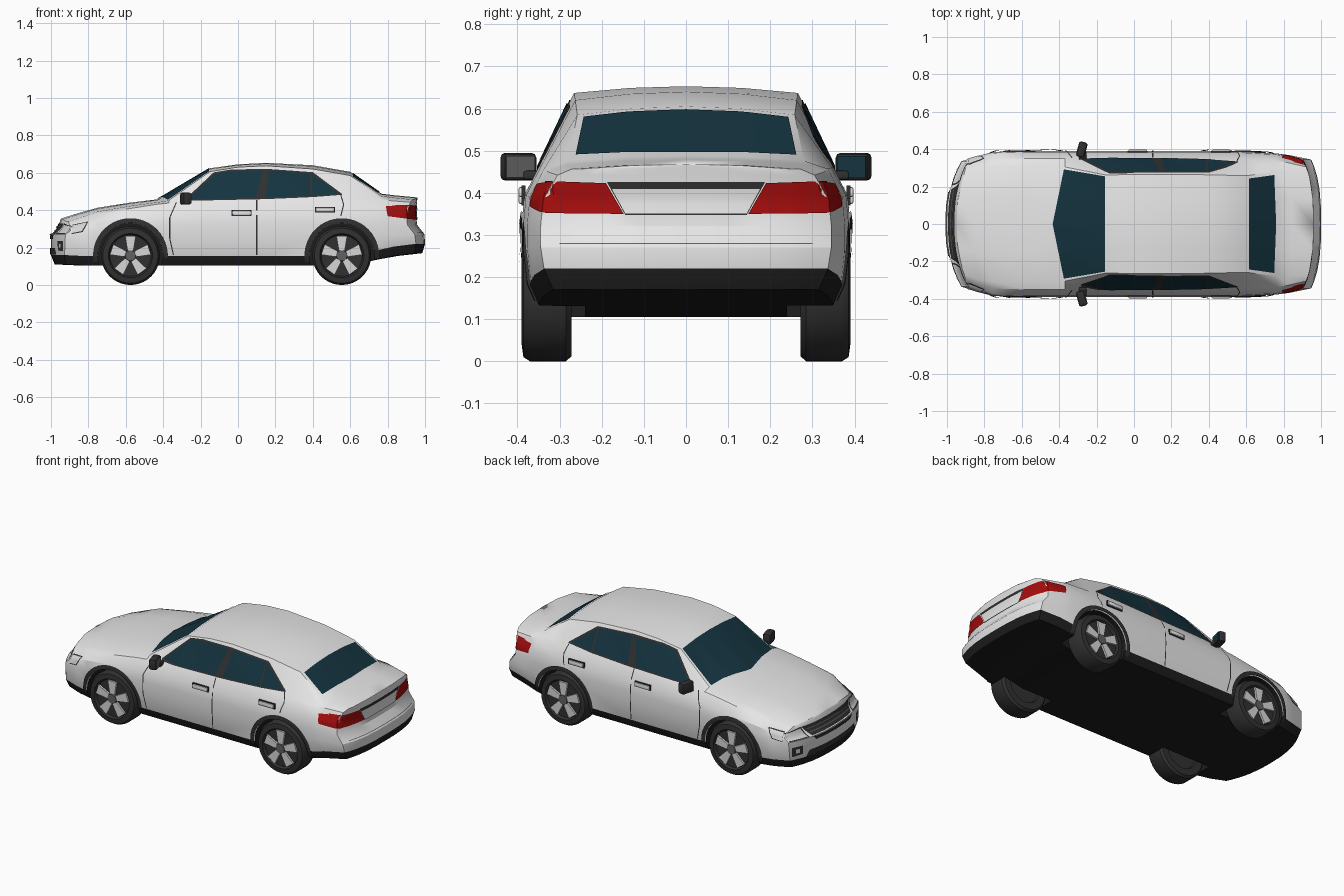
import bpy, bmesh, math
from mathutils import Vector, Matrix
from mathutils.bvhtree import BVHTree

if "Cube" in bpy.data.objects:
    bpy.data.objects.remove(bpy.data.objects["Cube"])

def mat(name, r, g, b):
    m = bpy.data.materials.new(name)
    m.diffuse_color = (r, g, b, 1)
    m.use_nodes = True
    m.node_tree.nodes["Principled BSDF"].inputs["Base Color"].default_value = m.diffuse_color
    return m

WHITE = mat("white paint", .8, .8, .8)
BLACK = mat("black underbody", .012, .012, .012)
TYRE = mat("dark rubber", .03, .03, .03)
GLASS = mat("teal glass", .007, .033, .05)
RED = mat("red lamp", .38, .004, .004)
ALLOY = mat("light alloy", .68, .68, .68)
GREY = mat("grey trim", .12, .12, .12)

def finish(bm, name, mats, smooth=30):
    me = bpy.data.meshes.new(name)
    bm.to_mesh(me)
    bm.free()
    ob = bpy.data.objects.new(name, me)
    bpy.context.collection.objects.link(ob)
    for m in mats:
        me.materials.append(m)
    if smooth:
        shade(ob, smooth)
    return ob

def shade(ob, angle):
    bpy.ops.object.select_all(action='DESELECT')
    ob.select_set(True)
    bpy.context.view_layer.objects.active = ob
    bpy.ops.object.shade_smooth_by_angle(angle=math.radians(angle))

def lerp_table(t, v):
    for (a, fa), (b, fb) in zip(t, t[1:]):
        if v <= b:
            return fa + (fb - fa) * max(0, (v - a) / (b - a))
    return t[-1][1]

# Body: stations along x with bottom z, half width, shoulder z, roof edge y/z, centre z
STATIONS = [
    (-1.0, .11, .335, .325, .27, .34, .355), (-.88, .105, .365, .348, .30, .367, .385),
    (-.75, .105, .385, .378, .31, .392, .413), (-.58, .105, .39, .408, .31, .422, .44),
    (-.43, .105, .39, .432, .31, .442, .458), (-.37, .105, .39, .438, .305, .452, .494),
    (-.15, .105, .39, .455, .262, .606, .624), (0, .105, .39, .458, .265, .63, .645),
    (.15, .105, .39, .46, .266, .637, .653), (.4, .105, .39, .46, .263, .62, .64),
    (.6, .105, .386, .46, .258, .585, .605), (.77, .14, .377, .457, .28, .476, .488),
    (.86, .155, .368, .45, .28, .467, .479), (1.0, .17, .345, .442, .27, .457, .468)]
NOSE = [(.11, .02), (.16, 0), (.27, 0), (.29, .03), (.36, .055)]
TAIL = [(.17, .015), (.22, 0), (.27, .003), (.32, .042), (.38, .05), (.47, .04)]

def bend(x, y, z):
    # Round the nose and tail in plan and in profile
    if x < -.75:
        end = -1 + .08 * (abs(y) / .34) ** 2.5 + lerp_table(NOSE, z)
        x = -.75 + (x + .75) / .25 * (.75 + end) * -1
    elif x > .75:
        end = 1 - .05 * (abs(y) / .34) ** 3 - lerp_table(TAIL, z)
        x = .75 + (x - .75) / .25 * (end - .75)
    return Vector((x, y, z))

def ring(st, s=1):
    x, zb, w, zs, ye, ze, zc = st
    h = zs - .27
    half = [(0, zb), (w - .03, zb), (w - .008, zb + .05), (w, .27), (w, .27 + .3 * h),
            (w - .006, .27 + .65 * h), (w - .04, zs), (ye, ze),
            (ye * .5, ze + .75 * (zc - ze)), (0, zc)]
    full = half + [(-y, z) for y, z in half[-2:0:-1]]
    return [bend(x, y * s, z) for y, z in full]

CAP = [0, .3, .55, .75, .9]
rings = [ring(STATIONS[0], s) for s in CAP] + [ring(s) for s in STATIONS]
rings += [ring(STATIONS[-1], s) for s in reversed(CAP)]
bm = bmesh.new()
rv = [[bm.verts.new(p) for p in r] for r in rings]
n = len(rv[0])
for a, b in zip(rv, rv[1:]):
    for i in range(n):
        j = (i + 1) % n
        f = bm.faces.new((a[i], a[j], b[j], b[i]))
        f.material_index = 1 if min(i, n - 1 - i) < 2 else 0
bmesh.ops.remove_doubles(bm, verts=bm.verts, dist=.0005)
bmesh.ops.recalc_face_normals(bm, faces=bm.faces)
body = finish(bm, "body", [WHITE, BLACK], 0)

# Wheel arches cut out of the body
AXLES, WZ = (-.575, .555), .157
bm = bmesh.new()
for ax in AXLES:
    for s in (1, -1):
        bmesh.ops.create_cone(bm, cap_ends=True, segments=40, radius1=.174, radius2=.174, depth=.4,
                              matrix=Matrix.Translation((ax, s * .44, WZ)) @ Matrix.Rotation(math.pi / 2, 4, 'X'))
cutter = finish(bm, "arch_cutter", [], 0)
cutter.hide_render = True
mod = body.modifiers.new("arches", 'BOOLEAN')
mod.object, mod.operation, mod.solver = cutter, 'DIFFERENCE', 'EXACT'
bpy.context.view_layer.objects.active = body
bpy.ops.object.modifier_apply(modifier="arches")
bpy.data.objects.remove(cutter)
for p in body.data.polygons:
    c = p.center
    if abs(c.y) < .35 and any(math.hypot(c.x - ax, c.z - WZ) < .178 for ax in AXLES):
        p.material_index = 1
shade(body, 30)

bm = bmesh.new()
bm.from_mesh(body.data)
TREE = BVHTree.FromBMesh(bm)
bm.free()

# Thin plates projected onto the body between two outline edges
def resample(pts, k):
    out = [Vector(a).lerp(Vector(b), i / k) for a, b in zip(pts, pts[1:]) for i in range(k)]
    return out + [Vector(pts[-1])]

def plate(name, m, top, bot, view, off=.004, k=5, rows=5, both=True):
    bm = bmesh.new()
    A, B = resample(top, k), resample(bot, k)
    for s in ((1, -1) if both else (1,)):
        grid = []
        for r in range(rows + 1):
            row = []
            for a, b in zip(A, B):
                u, v = a.lerp(b, r / rows)
                o, d = {'side': ((u, 2 * s, v), (0, -s, 0)), 'front': ((-2, u * s, v), (1, 0, 0)),
                        'rear': ((2, u * s, v), (-1, 0, 0)), 'top': ((u, v, 2), (0, 0, -1))}[view]
                d = Vector(d)
                hit = TREE.ray_cast(Vector(o), d)[0]
                if hit is None:
                    hit = TREE.find_nearest(Vector(o) + d * 1.1)[0]
                row.append(bm.verts.new(hit - d * off))
            grid.append(row)
        fs = [bm.faces.new((p[i], p[i + 1], q[i + 1], q[i])) for p, q in zip(grid, grid[1:]) for i in range(len(A) - 1)]
        for f in fs:
            f.normal_update()
        if sum(f.normal.dot(d) * f.calc_area() for f in fs) > 0:
            bmesh.ops.reverse_faces(bm, faces=fs)
    return finish(bm, name, [m])

# Windscreen and rear window
plate("windscreen", GLASS, [(-.155, -.255), (-.155, 0), (-.155, .255)],
      [(-.375, -.292), (-.435, 0), (-.375, .292)], 'top', k=10, rows=8, both=False)
plate("rear_window", GLASS, [(.615, -.243), (.615, 0), (.615, .243)],
      [(.75, -.262), (.76, 0), (.75, .262)], 'top', k=10, rows=6, both=False)

# Side windows: dark frame beneath, glass panes above
plate("window_frame", TYRE, [(-.285, .456), (-.13, .602), (-.04, .617), (.15, .621), (.4, .603), (.555, .488)],
      [(-.28, .45), (-.13, .453), (-.04, .455), (.15, .459), (.4, .47), (.555, .482)], 'side', .003)
plate("front_door_glass", GLASS, [(-.265, .462), (-.125, .594), (-.04, .609), (.135, .613)],
      [(-.26, .457), (-.125, .46), (-.04, .462), (.095, .466)], 'side', .006)
plate("rear_door_glass", GLASS, [(.165, .613), (.385, .596)], [(.145, .467), (.385, .477)], 'side', .006)
plate("quarter_glass", GLASS, [(.396, .594), (.535, .492)], [(.396, .478), (.535, .486)], 'side', .006)

# Door seams
def seam(name, pts):
    plate(name, TYRE, [(x + .003, z) for x, z in pts], [(x - .003, z) for x, z in pts], 'side', .002, 6, 1)
seam("front_door_seam", [(-.33, .44), (-.365, .36), (-.365, .25), (-.345, .16)])
seam("middle_door_seam", [(.1, .455), (.1, .16)])
seam("rear_door_seam", [(.55, .48), (.565, .43), (.55, .37)])

# Wheel arch trim
for ax, nm in zip(AXLES, ("front", "rear")):
    arc = [math.radians(-4 + 194 * i / 24) for i in range(25)]
    outer, inner = [[(ax + r * math.cos(t), WZ + r * math.sin(t)) for t in arc] for r in (.2, .1755)]
    plate(nm + "_arch_trim", TYRE, outer, inner, 'side', .007, 2, 3)

# Tail lamps, boot panel and bumper line
plate("tail_lamp", RED, [(.19, .423), (.335, .428)], [(.148, .35), (.335, .352)], 'rear', .005, 8)
plate("tail_lamp_side", RED, [(.79, .422), (.915, .428)], [(.80, .368), (.92, .352)], 'side', .005, 8)
plate("boot_panel_outline", TYRE, [(-.188, .426), (.188, .426)], [(-.144, .347), (.144, .347)], 'rear', .003, 8, both=False)
plate("boot_panel", WHITE, [(-.176, .409), (.176, .409)], [(-.144, .351), (.144, .351)], 'rear', .006, 8, both=False)
plate("rear_bumper_line", GREY, [(-.3, .281), (.3, .281)], [(-.3, .278), (.3, .278)], 'rear', .002, 10, 1, False)

# Nose: grille with slats, intake, headlamps and fog lamps
plate("grille", TYRE, [(-.225, .328), (.225, .328)], [(-.165, .247), (.165, .247)], 'front', .004, 12, both=False)
for i in range(3):
    z, w = .268 + .02 * i, .17 + .015 * i
    plate("grille_slat", GREY, [(-w, z + .006), (w, z + .006)], [(-w, z), (w, z)], 'front', .009, 12, 1, False)
plate("lower_intake", TYRE, [(-.21, .197), (.21, .197)], [(-.235, .162), (.235, .162)], 'front', .004, 12, both=False)
plate("headlamp_surround", TYRE, [(.228, .329), (.325, .315)], [(.205, .272), (.328, .272)], 'front', .003, 6)
plate("headlamp", ALLOY, [(.236, .323), (.325, .312)], [(.215, .277), (.328, .277)], 'front', .006, 6)
plate("headlamp_side_surround", TYRE, [(-.885, .322), (-.80, .34)], [(-.89, .272), (-.83, .283)], 'side', .003)
plate("headlamp_side", ALLOY, [(-.885, .318), (-.808, .335)], [(-.89, .277), (-.835, .288)], 'side', .006)
plate("fog_recess", TYRE, [(.255, .235), (.318, .235)], [(.255, .185), (.318, .18)], 'front', .003)
plate("fog_lamp", ALLOY, [(.275, .222), (.3, .222)], [(.275, .198), (.3, .198)], 'front', .007)

# Boxes: door handles and mirrors
def box(name, m, c, size, rot=0, shift=(0, 0, 0), bevel=.006):
    bm = bmesh.new()
    bmesh.ops.create_cube(bm, size=1)
    bmesh.ops.scale(bm, vec=size, verts=bm.verts)
    if bevel:
        bmesh.ops.bevel(bm, geom=bm.edges[:], offset=bevel, segments=2, affect='EDGES', profile=.5)
    bm.transform(Matrix.Translation(c) @ Matrix.Rotation(rot, 4, 'Z') @ Matrix.Translation(shift))
    return finish(bm, name, [m], 40)

for s in (1, -1):
    box("front_handle", WHITE, (.02, s * .39, .385), (.1, .016, .024))
    box("rear_handle", WHITE, (.465, s * .39, .402), (.1, .016, .024))
    for x, z in ((.02, .385), (.465, .402)):
        box("handle_recess", TYRE, (x, s * .386, z), (.107, .01, .031), bevel=0)
    c, rot = (-.28, s * .398, .462), -.25 * s
    box("mirror_housing", TYRE, c, (.045, .083, .066), rot, bevel=.012)
    box("mirror_glass", GLASS if s > 0 else GREY, c, (.004, .07, .052), rot, (.0225, 0, 0), 0)
    box("mirror_stalk", TYRE, (-.275, s * .362, .442), (.04, .05, .022))

# Wheels: lathed tyre, five spokes and a hub
def wheel(name, ax, s):
    prof = [(0, .285), (.1, .285), (.105, .272), (.145, .272), (.157, .285), (.157, .37),
            (.147, .386), (.118, .39), (.11, .376), (0, .374)]
    bm = bmesh.new()
    vs = [bm.verts.new((r, y, 0)) for r, y in prof]
    es = [bm.edges.new(e) for e in zip(vs, vs[1:])]
    bmesh.ops.spin(bm, geom=vs + es, cent=(0, 0, 0), axis=(0, 1, 0), angle=math.tau, steps=40)
    bmesh.ops.remove_doubles(bm, verts=bm.verts, dist=.0001)
    for i in range(5):
        quad = [(-.016, .028), (.016, .028), (.029, .106), (-.029, .106)]
        lo, hi = [[bm.verts.new((u, y, v)) for u, v in quad] for y in (.37, .387)]
        faces = [bm.faces.new(lo), bm.faces.new(hi)]
        faces += [bm.faces.new((lo[j], lo[j - 1], hi[j - 1], hi[j])) for j in range(4)]
        for f in faces:
            f.material_index = 1
        bmesh.ops.rotate(bm, verts=lo + hi, cent=(0, 0, 0), matrix=Matrix.Rotation(math.tau * i / 5, 3, 'Y'))
    hub = bmesh.ops.create_cone(bm, cap_ends=True, segments=20, radius1=.032, radius2=.028, depth=.02,
                                matrix=Matrix.Translation((0, .38, 0)) @ Matrix.Rotation(-math.pi / 2, 4, 'X'))
    for f in {f for v in hub["verts"] for f in v.link_faces}:
        f.material_index = 2
    bm.transform(Matrix.Translation((ax, 0, .157)) @ Matrix.Diagonal((1, s, 1, 1)))
    bmesh.ops.recalc_face_normals(bm, faces=bm.faces)
    finish(bm, name, [TYRE, ALLOY, GREY], 35)

for ax, nm in zip(AXLES, ("front", "rear")):
    wheel(nm + "_left_wheel", ax, -1)
    wheel(nm + "_right_wheel", ax, 1)
